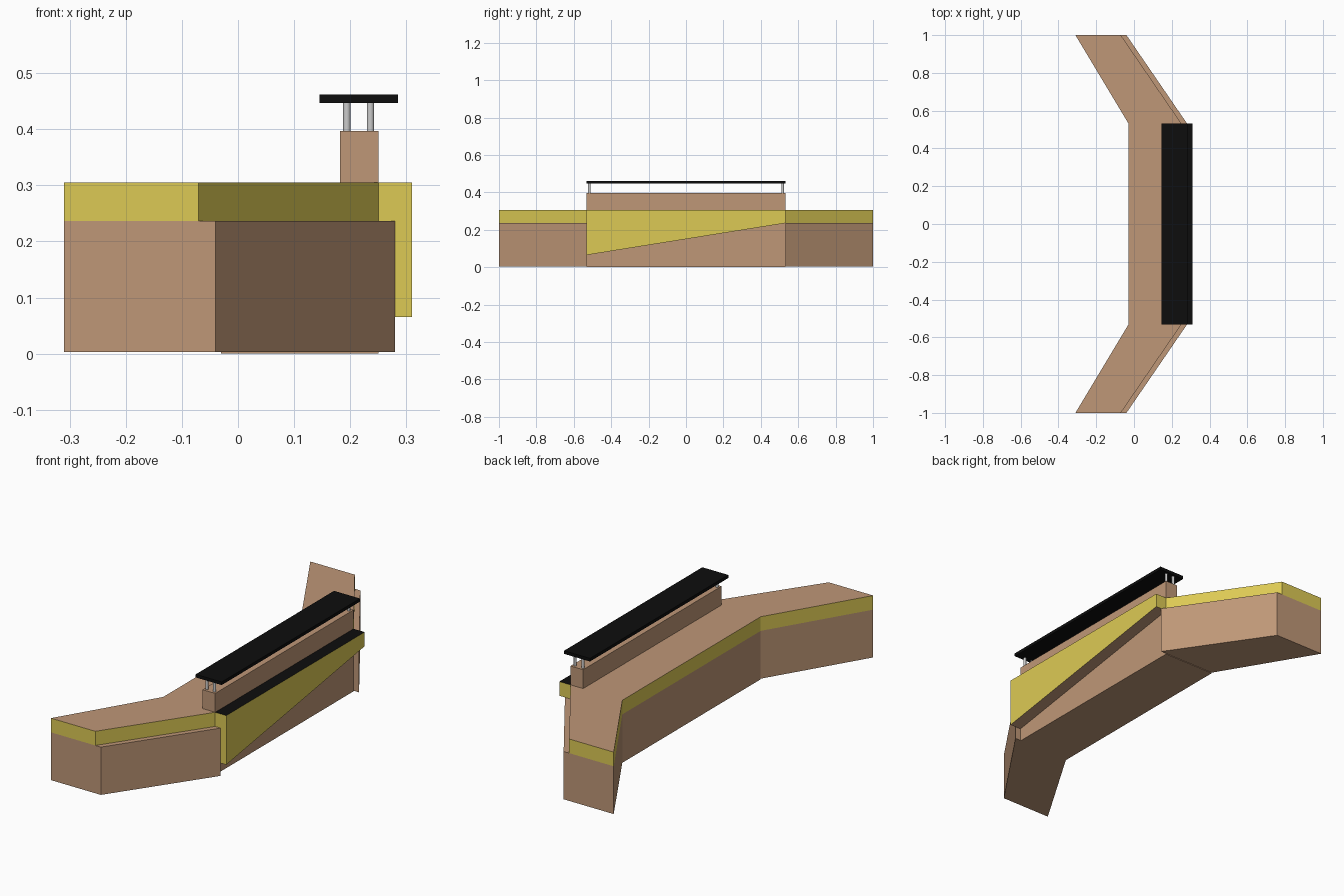
import bpy, bmesh

if "Cube" in bpy.data.objects:
    bpy.data.objects.remove(bpy.data.objects["Cube"])


def material(name, rgb):
    m = bpy.data.materials.new(name)
    m.diffuse_color = (*rgb, 1)
    m.use_nodes = True
    m.node_tree.nodes["Principled BSDF"].inputs["Base Color"].default_value = m.diffuse_color
    return m


BROWN = material("tan wood", (0.52, 0.31, 0.185))
YELLOW = material("yellow panel", (0.72, 0.59, 0.09))
BLACK = material("black top", (0.004, 0.004, 0.004))
METAL = material("grey metal", (0.6, 0.6, 0.6))


def finish(name, bm, side, top=None, bottom=None):
    """Make the object; upward and downward faces may have their own colour."""
    bmesh.ops.recalc_face_normals(bm, faces=bm.faces[:])
    me = bpy.data.meshes.new(name)
    for m in (side, top or side, bottom or side):
        me.materials.append(m)
    for f in bm.faces:
        f.normal_update()
        f.material_index = 1 if f.normal.z > 0.5 else 2 if f.normal.z < -0.5 else 0
    bm.to_mesh(me)
    bm.free()
    ob = bpy.data.objects.new(name, me)
    bpy.context.collection.objects.link(ob)
    return ob


def extrude(name, profile, offset, *mats):
    bm = bmesh.new()
    face = bm.faces.new([bm.verts.new(p) for p in profile])
    new = bmesh.ops.extrude_face_region(bm, geom=[face])
    bmesh.ops.translate(bm, vec=offset,
                        verts=[v for v in new["geom"] if isinstance(v, bmesh.types.BMVert)])
    return finish(name, bm, *mats)


def plan(name, pts, z0, z1, *mats):
    return extrude(name, [(x, y, z0) for x, y in pts], (0, 0, z1 - z0), *mats)


def box(name, x0, x1, hy, z0, z1, *mats):
    return plan(name, [(x0, -hy), (x1, -hy), (x1, hy), (x0, hy)], z0, z1, *mats)


Y, BAND, TOP = 0.533, 0.236, 0.305

# Straight middle of the desk
box("middle_base", -0.03, 0.25, Y, 0, BAND, BROWN)
box("middle_band", -0.03, 0.25, Y, BAND, TOP, YELLOW, BROWN)

# Angled wings with a slightly narrower yellow band on top
for s, side in ((-1, "front"), (1, "back")):
    for part, lip, z0, z1, mats in (("base", 0.03, 0.003, BAND, (BROWN,)),
                                    ("band", 0, BAND, TOP, (YELLOW, BROWN))):
        plan(f"{side}_wing_{part}",
             [(-0.31, s), (-0.07 + lip, s), (0.25 + lip, s * Y), (-0.03, s * Y)],
             z0, z1, *mats)

# Tapered panel on the outer face, black on top
extrude("tapered_panel",
        [(0.25, -Y, 0.065), (0.25, Y, BAND), (0.25, Y, TOP), (0.25, -Y, TOP)],
        (0.06, 0, 0), YELLOW, BLACK, BROWN)

# Raised counter: upstand, posts and black top
box("upstand", 0.182, 0.25, Y, TOP, 0.397, BROWN)
box("counter_top", 0.145, 0.285, Y, 0.447, 0.462, BLACK)
for y in (-0.517, 0.517):
    for x in (0.194, 0.236):
        bpy.ops.mesh.primitive_cylinder_add(vertices=20, radius=0.0065, depth=0.05,
                                            location=(x, y, 0.422))
        post = bpy.context.object
        post.name = "counter_post"
        post.data.materials.append(METAL)
        bpy.ops.object.shade_smooth_by_angle()
